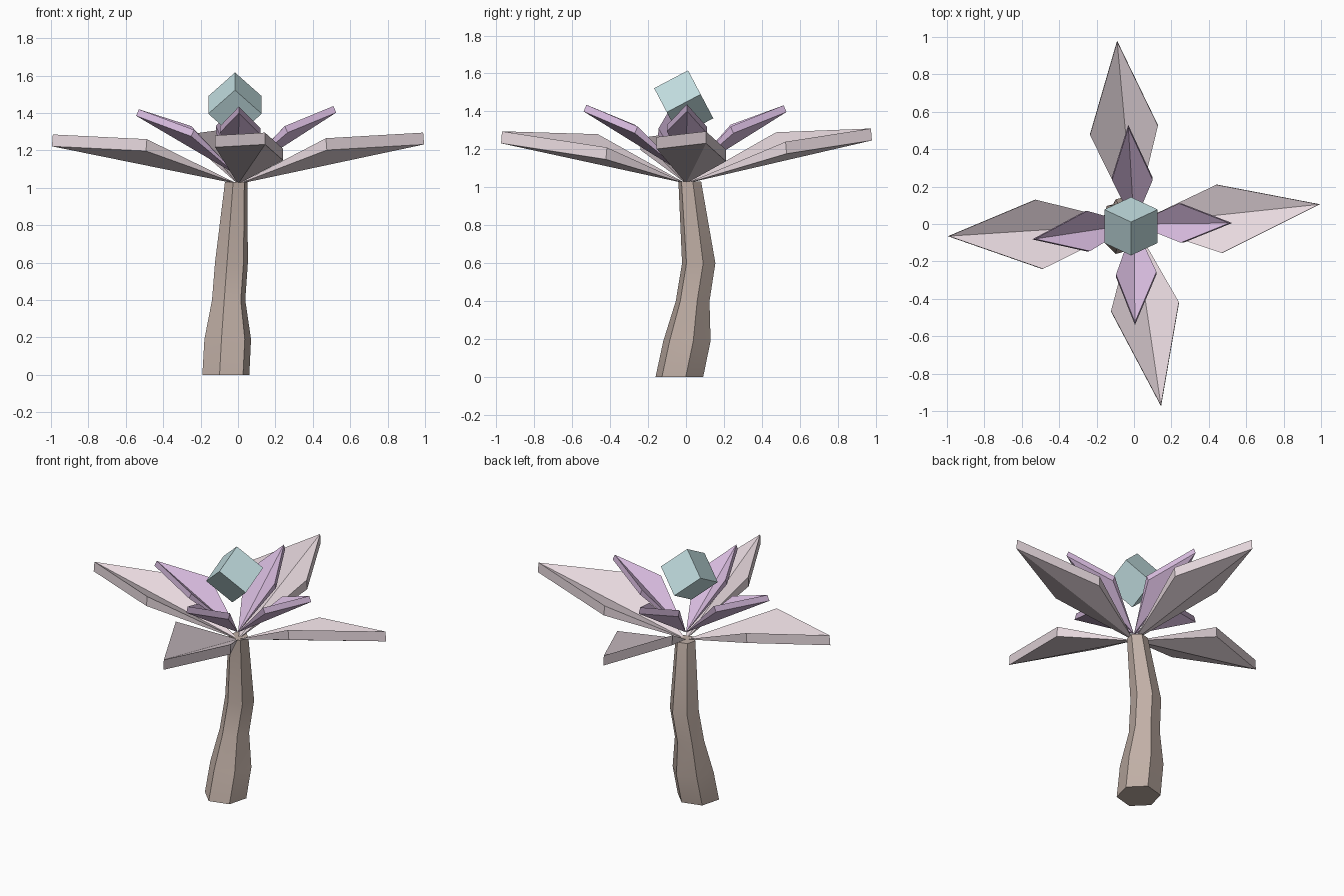
import bpy, bmesh, math
from mathutils import Vector, Matrix

if "Cube" in bpy.data.objects:
    bpy.data.objects.remove(bpy.data.objects["Cube"])


def material(name, rgb):
    m = bpy.data.materials.new(name)
    m.diffuse_color = (*rgb, 1)
    m.use_nodes = True
    m.node_tree.nodes["Principled BSDF"].inputs["Base Color"].default_value = m.diffuse_color
    return m


def finish(bm, name, mat):
    bmesh.ops.recalc_face_normals(bm, faces=bm.faces)
    mesh = bpy.data.meshes.new(name)
    bm.to_mesh(mesh)
    bm.free()
    mesh.materials.append(mat)
    ob = bpy.data.objects.new(name, mesh)
    bpy.context.collection.objects.link(ob)
    return ob


bark = material("bark", (0.53, 0.43, 0.38))
pale_pink = material("pale_pink", (0.80, 0.69, 0.73))
violet = material("violet", (0.70, 0.51, 0.75))
teal = material("teal", (0.55, 0.74, 0.76))

# Crooked six-sided trunk: centre x, centre y, z, radius
SIDES = 6
bm = bmesh.new()
rings = []
for cx, cy, z, r in [(-.065, -.035, 0, .13), (-.055, .005, .19, .129),
                     (-.05, .035, .40, .092), (-.035, .067, .60, .091),
                     (-.01, .02, 1.03, .062)]:
    angles = [math.radians(15) + math.tau * i / SIDES for i in range(SIDES)]
    rings.append([bm.verts.new((cx + r * math.cos(a), cy + r * math.sin(a), z)) for a in angles])
for lo, hi in zip(rings, rings[1:]):
    for i in range(SIDES):
        j = (i + 1) % SIDES
        bm.faces.new((lo[i], lo[j], hi[j], hi[i])).smooth = True
bm.faces.new(rings[0])
bm.faces.new(rings[-1])
trunk = finish(bm, "trunk", bark)
bpy.context.view_layer.objects.active = trunk
trunk.select_set(True)
bpy.ops.object.shade_smooth_by_angle(angle=math.radians(50))


def petal(name, base_z, tip, side_a, side_b, drop, out, mat):
    """Thick kite folded along its centre line, tapering to a point at the base."""
    bm = bmesh.new()
    base = bm.verts.new((0, 0, base_z))
    outward = Vector((tip[0], tip[1], 0)).normalized()
    rim = [Vector(p) for p in (side_a, tip, side_b)]
    top = [bm.verts.new(p) for p in rim]
    bottom = [bm.verts.new(p + outward * out + Vector((0, 0, -drop))) for p in rim]
    for i in range(2):
        bm.faces.new((base, top[i], top[i + 1]))
        bm.faces.new((base, bottom[i + 1], bottom[i]))
        bm.faces.new((top[i], bottom[i], bottom[i + 1], top[i + 1]))
    bm.faces.new((base, bottom[0], top[0]))
    bm.faces.new((base, top[2], bottom[2]))
    finish(bm, name, mat)


# Large outer petals: tip, left side, right side
outer = {
    "right": ((.99, .105, 1.295), (.44, .21, 1.20), (.47, -.155, 1.265)),
    "left": ((-.99, -.065, 1.285), (-.487, -.24, 1.26), (-.525, .13, 1.25)),
    "back": ((-.09, .975, 1.31), (-.235, .475, 1.29), (.128, .525, 1.24)),
    "front": ((.144, -.97, 1.295), (.24, -.417, 1.21), (-.123, -.465, 1.28)),
}
for side, pts in outer.items():
    petal("outer_petal_" + side, 1.02, *pts, .063, .005, pale_pink)

# Small steep inner petals
inner = {
    "right": ((.51, .005, 1.437), (.24, .11, 1.32), (.25, -.10, 1.33)),
    "left": ((-.53, -.08, 1.42), (-.235, -.145, 1.31), (-.25, .07, 1.33)),
    "back": ((-.03, .515, 1.432), (-.118, .235, 1.33), (.10, .235, 1.32)),
    "front": ((.005, -.525, 1.435), (.12, -.255, 1.32), (-.096, -.27, 1.33)),
}
for side, pts in inner.items():
    petal("inner_petal_" + side, 1.065, *pts, .035, .015, violet)

# Tilted cube floating over the flower
bm = bmesh.new()
bmesh.ops.create_cube(bm, size=.202, matrix=Matrix.Translation((-.016, -.012, 1.443))
                      @ Matrix.Rotation(math.radians(27.8), 4, 'X')
                      @ Matrix.Rotation(math.radians(45), 4, 'Y'))
finish(bm, "floating_cube", teal)
